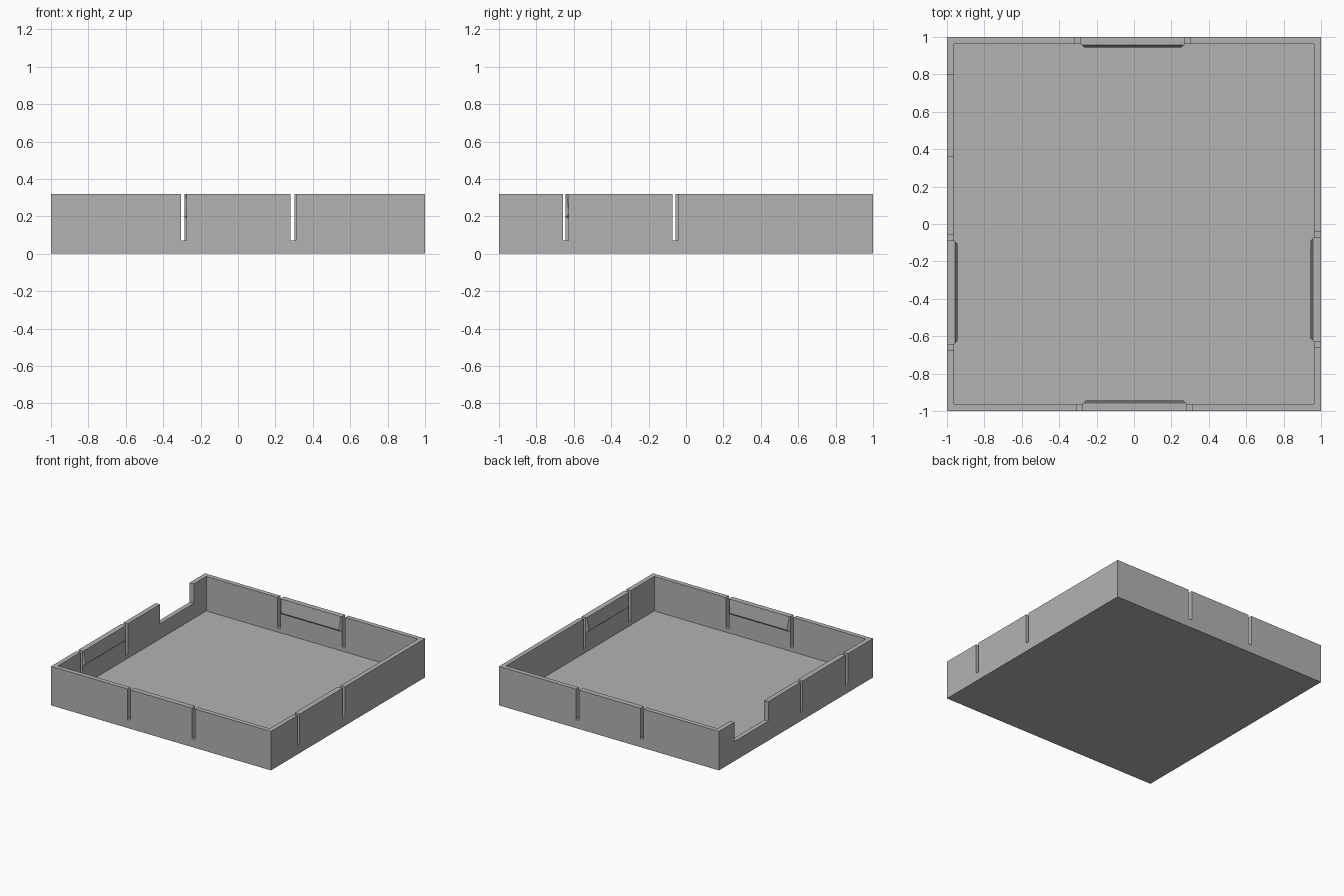
import bpy, bmesh
from mathutils import Matrix, Vector
from math import pi

cube = bpy.data.objects.get("Cube")
if cube:
    bpy.data.objects.remove(cube, do_unlink=True)

HEIGHT, WALL, FLOOR = 0.32, 0.038, 0.036
SLOT_W, SLOT_Z, CLIP_HALF = 0.03, 0.07, 0.278
INNER = 1 - WALL

grey = bpy.data.materials.new("plain grey")
grey.use_nodes = True
grey.diffuse_color = (0.45, 0.45, 0.45, 1)
grey.node_tree.nodes["Principled BSDF"].inputs["Base Color"].default_value = grey.diffuse_color


def make_object(name, bm):
    bmesh.ops.recalc_face_normals(bm, faces=bm.faces)
    mesh = bpy.data.meshes.new(name)
    bm.to_mesh(mesh)
    bm.free()
    mesh.materials.append(grey)
    obj = bpy.data.objects.new(name, mesh)
    bpy.context.collection.objects.link(obj)
    return obj


def add_box(bm, low, high, turn=Matrix()):
    low, high = Vector(low), Vector(high)
    place = Matrix.Translation((low + high) / 2) @ Matrix.Diagonal((high - low).to_4d())
    bmesh.ops.create_cube(bm, size=1, matrix=turn @ place)


# Each clip: name, turn from the front wall, centre along the wall
sides = [("front", 0, 0.003), ("right_side", pi / 2, -0.35),
         ("back", pi, 0.007), ("left_side", -pi / 2, 0.365)]

# Solid block, and one set of separate cutting boxes
bm = bmesh.new()
add_box(bm, (-1, -1, 0), (1, 1, HEIGHT))
tray = make_object("tray", bm)

cuts = bmesh.new()
add_box(cuts, (-INNER, -INNER, FLOOR), (INNER, INNER, HEIGHT + 0.1))
cavity = make_object("cavity_cutter", cuts)

cuts = bmesh.new()
add_box(cuts, (-1.1, 0.36, 0.16), (-0.9, 0.8, HEIGHT + 0.1))      # side opening
for name, angle, centre in sides:
    turn = Matrix.Rotation(angle, 4, "Z")
    for s in (-1, 1):
        a, b = sorted((s * CLIP_HALF, s * (CLIP_HALF + SLOT_W)))
        add_box(cuts, (centre + a, -1.1, SLOT_Z), (centre + b, -0.9, HEIGHT + 0.1), turn)
slots = make_object("slot_cutter", cuts)

for cutter in (cavity, slots):
    mod = tray.modifiers.new("cut", "BOOLEAN")
    mod.operation, mod.solver, mod.object = "DIFFERENCE", "EXACT", cutter
bpy.context.view_layer.update()
cut_mesh = bpy.data.meshes.new_from_object(
    tray.evaluated_get(bpy.context.evaluated_depsgraph_get()))
tray.modifiers.clear()
tray.data = cut_mesh
for cutter in (cavity, slots):
    bpy.data.objects.remove(cutter, do_unlink=True)

# Wedge ridges inside each flexible clip, with tapered ends
PROFILE = [(0, 0.195), (0.017, 0.21), (0.006, HEIGHT), (0, HEIGHT)]
for name, angle, centre in sides:
    bm = bmesh.new()
    ends = [[bm.verts.new((centre + s * (CLIP_HALF - depth), -INNER + depth, z))
             for depth, z in PROFILE] for s in (-1, 1)]
    for end in ends:
        bm.faces.new(end)
    for i in range(len(PROFILE)):
        j = (i + 1) % len(PROFILE)
        bm.faces.new((ends[0][i], ends[0][j], ends[1][j], ends[1][i]))
    bm.transform(Matrix.Rotation(angle, 4, "Z"))
    make_object(name + "_clip_ridge", bm)
